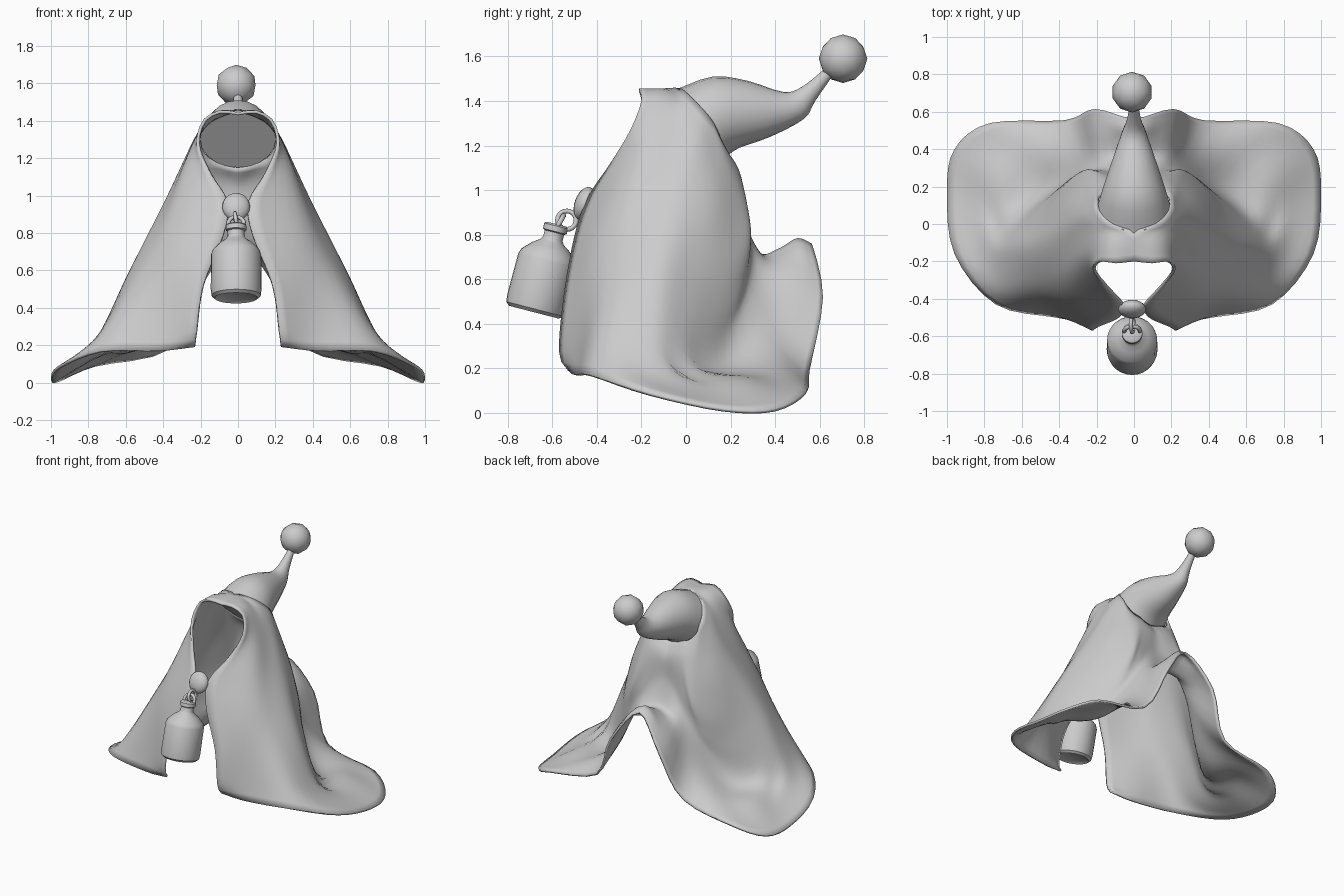
import bpy, bmesh, math
from mathutils import Vector, Matrix

if "Cube" in bpy.data.objects:
    bpy.data.objects.remove(bpy.data.objects["Cube"])


def spline(pts, n, end=None):
    """Sample n points on a Catmull-Rom curve, returned with even parameter spacing."""
    p = [Vector(q) for q in pts]
    p = [2 * p[0] - p[1]] + p + [end or 2 * p[-1] - p[-2]]
    out = []
    for k in range(n):
        f = k / (n - 1) * (len(p) - 3)
        i = min(int(f), len(p) - 4)
        t = f - i
        a, b, c, d = p[i:i + 4]
        out.append(0.5 * (2 * b + (c - a) * t + (2 * a - 5 * b + 4 * c - d) * t * t
                          + (3 * b - a - 3 * c + d) * t ** 3))
    return out


def even(pts, n):
    """Sample a curve at n points with equal arc length."""
    fine = spline(pts, 240)
    run = [0.0]
    for a, b in zip(fine, fine[1:]):
        run.append(run[-1] + (b - a).length)
    out, i = [], 0
    for k in range(n):
        s = run[-1] * k / (n - 1)
        while i < 238 and run[i + 1] < s:
            i += 1
        out.append(fine[i].lerp(fine[i + 1], (s - run[i]) / max(run[i + 1] - run[i], 1e-9)))
    return out


def grid_object(name, grid, closed=False, cap=False):
    n, m = len(grid), len(grid[0])
    verts = [v for col in grid for v in col]
    faces = [(i * m + j, i * m + (j + 1) % m, (i + 1) * m + (j + 1) % m, (i + 1) * m + j)
             for i in range(n - 1) for j in range(m if closed else m - 1)]
    if cap:
        faces += [tuple(range((n - 1) * m, n * m)), tuple(range(m))]
    me = bpy.data.meshes.new(name)
    me.from_pydata(verts, [], faces)
    bm = bmesh.new()
    bm.from_mesh(me)
    if closed:
        bmesh.ops.recalc_face_normals(bm, faces=bm.faces)
    bm.to_mesh(me)
    bm.free()
    ob = bpy.data.objects.new(name, me)
    bpy.context.collection.objects.link(ob)
    return ob


def smooth(ob, angle=40):
    bpy.ops.object.select_all(action='DESELECT')
    ob.select_set(True)
    bpy.context.view_layer.objects.active = ob
    bpy.ops.object.shade_smooth_by_angle(angle=math.radians(angle))


# Cloak: fold lines running from hood to hem, front opening round to the side
front_folds = [
    [(0, -.2, 1.445), (.1, -.21, 1.455), (.19, -.2, 1.4), (.22, -.25, 1.27), (.15, -.34, 1.12),
     (.06, -.44, .97), (.08, -.5, .8), (.19, -.55, .52), (.225, -.57, .27), (.23, -.53, .19)],
    [(0, -.05, 1.46), (.16, -.1, 1.42), (.26, -.18, 1.22), (.3, -.31, .98), (.36, -.43, .65), (.42, -.5, .17)],
    [(.12, 0, 1.44), (.2, -.02, 1.36), (.28, -.05, 1.2), (.38, -.17, .95), (.53, -.3, .6), (.74, -.43, .17)],
    [(.19, .07, 1.37), (.23, .06, 1.3), (.28, .05, 1.2), (.4, -.02, .95), (.58, -.12, .6),
     (.77, -.17, .22), (.96, -.16, .09)],
    [(.2, .12, 1.31), (.25, .14, 1.15), (.36, .12, .93), (.52, .02, .57), (.7, -.03, .22),
     (.82, .08, .12), (1.0, .17, .02)],
]
# Cloak: fold lines across the back, ending at the raised centre arch
back_folds = [
    [(.19, .15, 1.25), (.22, .2, 1.1), (.28, .235, .88), (.37, .2, .68), (.47, .12, .46),
     (.6, .08, .21), (.75, .26, .15), (.96, .4, .02)],
    [(.15, .17, 1.2), (.17, .235, 1.08), (.25, .29, .8), (.33, .25, .56), (.4, .2, .36),
     (.47, .23, .23), (.6, .4, .17), (.77, .54, .1)],
    [(.1, .18, 1.18), (.12, .245, 1.07), (.19, .285, .82), (.25, .3, .58), (.3, .4, .38), (.37, .555, .19)],
    [(.05, .18, 1.16), (.06, .245, 1.06), (.11, .28, .82), (.16, .36, .67), (.19, .5, .61), (.21, .615, .52)],
    [(0, .18, 1.15), (0, .24, 1.05), (0, .26, .88), (0, .33, .72), (0, .42, .74), (0, .5, .785), (0, .565, .76)],
]
cols = [even(f, 33) for f in front_folds + back_folds]
rows = []
for j in range(33):
    q = cols[-2][j]
    row = spline([c[j] for c in cols], 37, Vector((-q.x, q.y, q.z)))
    for v in row:
        v.x = max(v.x, 0)
    row[-1].x = 0
    rows.append(row)
cloak = grid_object("cloak", [[rows[j][i] for j in range(33)] for i in range(37)])
mir = cloak.modifiers.new("mirror", 'MIRROR')
mir.merge_threshold = .0005
shell = cloak.modifiers.new("thickness", 'SOLIDIFY')
shell.thickness, shell.offset = .016, -1
smooth(cloak, 60)

# Drooping hood point: rings given by top (y, z), bottom (y, z) and half width
rings = [(-.045, 1.452, .18, 1.15, .203), (.12, 1.51, .24, 1.19, .17), (.28, 1.49, .38, 1.24, .12),
         (.44, 1.44, .53, 1.32, .065), (.53, 1.47, .58, 1.4, .038), (.64, 1.56, .67, 1.53, .02)]
sides = 20
tip = []
for ty, tz, by, bz, rx in rings:
    ring = []
    for k in range(sides):
        a = 2 * math.pi * k / sides
        u, c = .5 + .5 * math.cos(a), math.sin(a)
        ring.append((rx * c, by + (ty - by) * u, bz + (tz - bz) * u))
    tip.append(ring)
curves = [spline([r[k] for r in tip], 16) for k in range(sides)]
hat = grid_object("hood_point", [[curves[k][i] for k in range(sides)] for i in range(16)], True, True)
smooth(hat, 60)

# Pompom
bpy.ops.mesh.primitive_ico_sphere_add(subdivisions=2, radius=.109, location=(-.01, .705, 1.59))
pompom = bpy.context.object
pompom.name = "pompom"
smooth(pompom)

# Clasp and hanging links
bpy.ops.mesh.primitive_uv_sphere_add(segments=20, ring_count=12, location=(-.01, -.455, .94),
                                     rotation=(math.radians(-20), 0, 0))
clasp = bpy.context.object
clasp.name = "clasp"
clasp.scale = (.074, .045, .077)
smooth(clasp)
for name, loc, rot in [("upper_link", (-.01, -.535, .865), (0, 80, 0)),
                       ("lower_link", (-.01, -.57, .85), (60, 0, 0))]:
    bpy.ops.mesh.primitive_torus_add(major_radius=.042, minor_radius=.011, major_segments=20,
                                     minor_segments=8, location=loc,
                                     rotation=[math.radians(r) for r in rot])
    bpy.context.object.name = name
    smooth(bpy.context.object, 60)

# Bottle: lathed profile, tilted against the cloak
profile = [(.001, .012), (.1, .012), (.115, 0), (.132, .015), (.136, .05), (.134, .24), (.125, .265),
           (.085, .305), (.055, .325), (.045, .34), (.045, .37), (.055, .375), (.055, .4),
           (.045, .408), (.001, .408)]
tilt = Matrix.Translation((-.01, -.683, .452)) @ Matrix.Rotation(math.radians(-14.5), 4, 'X')
lathe = [[tilt @ Vector((r * math.cos(2 * math.pi * k / 28), r * math.sin(2 * math.pi * k / 28), z))
          for k in range(28)] for r, z in profile]
bottle = grid_object("bottle", lathe, True)
smooth(bottle)
